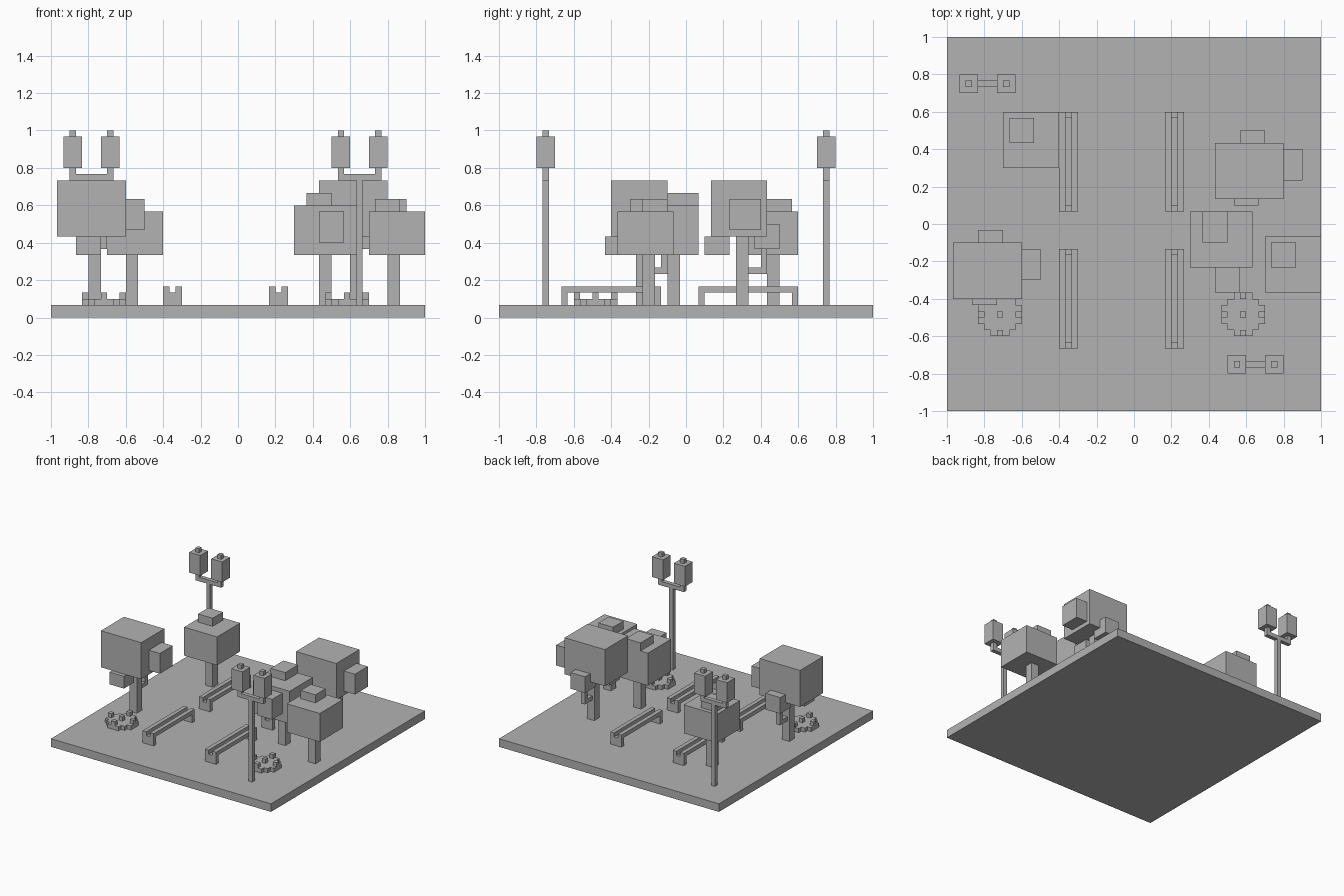
import bpy
import bmesh
from mathutils import Vector

cube = bpy.data.objects.get("Cube")
if cube:
    bpy.data.objects.remove(cube, do_unlink=True)

U = 1 / 30          # one block of the park grid
GROUND = 2          # top of the slab, in blocks

grey = bpy.data.materials.new("plain grey")
grey.use_nodes = True
grey.diffuse_color = (0.45, 0.45, 0.45, 1)
grey.node_tree.nodes["Principled BSDF"].inputs["Base Color"].default_value = grey.diffuse_color


def blocks(name, boxes, origin=(0, 0, 0)):
    """One object made of boxes, each given as (low corner, size) in blocks."""
    bm = bmesh.new()
    for low, size in boxes:
        verts = bmesh.ops.create_cube(bm, size=1)["verts"]
        for v in verts:
            v.co = Vector([(l + (c + 0.5) * s) * U for l, c, s in zip(low, v.co, size)])
    mesh = bpy.data.meshes.new(name)
    bm.to_mesh(mesh)
    bm.free()
    mesh.materials.append(grey)
    obj = bpy.data.objects.new(name, mesh)
    obj.location = Vector(origin) * U
    bpy.context.collection.objects.link(obj)


# Ground slab
blocks("ground", [((-30, -30, 0), (60, 60, GROUND))])


# Benches: two long rails on a block at each end
def bench(name, x, y):
    ends = [((0, e, 0), (3, 1, 2)) for e in (0, 15)]
    rails = [((r, 0, 2), (1, 16, 1)) for r in (0, 2)]
    blocks(name, ends + rails, (x, y, GROUND))


for side, x in (("right", -12), ("left", 5)):
    for place, y in (("back", 2), ("front", -20)):
        bench(f"{place}_{side}_bench", x, y)


# Street lamps: post, crossbar, and two capped lanterns
def lamp(name, x, y):
    blocks(name + "_post", [((-0.5, -0.5, 0), (1, 1, 20)),
                            ((-3.5, -0.5, 20), (7, 1, 1))], (x, y, GROUND))
    for side, s in (("right", -3), ("left", 3)):
        blocks(f"{name}_{side}_lantern", [((s - 0.5, -0.5, 21), (1, 1, 1)),
                                          ((s - 1.5, -1.5, 22), (3, 3, 5)),
                                          ((s - 0.5, -0.5, 27), (1, 1, 1))], (x, y, GROUND))


lamp("front_lamp", 19.5, -22.5)
lamp("back_lamp", -23.5, 22.5)


# Flower beds: a stepped disc with five blooms
def flower_bed(name, x, y):
    widths = (3, 5, 7, 7, 7, 5, 3)
    rows = [((-w / 2, i - 3.5, 0), (w, 1, 1)) for i, w in enumerate(widths)]
    blooms = [((i - 0.5, j - 0.5, 1), (1, 1, 1))
              for i, j in ((0, 0), (3, 0), (-3, 0), (0, 3), (0, -3))]
    blocks(name + "_leaves", rows, (x, y, GROUND))
    blocks(name + "_blooms", blooms, (x, y, GROUND))


flower_bed("left_flower_bed", 17.5, -14.5)
flower_bed("right_flower_bed", -21.5, -14.5)


# Tall trees: a wide crown with side clumps and a bent branch at the back
def tall_tree(name, x, y):
    origin = (x, y, GROUND)
    blocks(name + "_trunk", [((5, 4, 0), (2, 2, 11)),
                             ((5.5, 6, 5), (1, 3, 1)),
                             ((5.5, 8, 6), (1, 1, 3))], origin)
    blocks(name + "_crown", [((0, 0, 11), (11, 9, 9)),
                             ((11, 3, 12), (3, 5, 5)),
                             ((4, 7, 9), (4, 4, 4)),
                             ((3, -1, 8), (4, 4, 3))], origin)


tall_tree("front_right_tall_tree", -29, -12)
tall_tree("back_left_tall_tree", 13, 4)


# Short trees: a square crown with one clump on top
def short_tree(name, x, y):
    origin = (x, y, GROUND)
    blocks(name + "_trunk", [((3, 4, 0), (2, 2, 8))], origin)
    blocks(name + "_crown", [((0, 0, 8), (9, 9, 7)),
                             ((1, 4, 15), (4, 4, 2))], origin)


short_tree("back_right_short_tree", -21, 9)
short_tree("left_short_tree", 21, -11)

# Middle tree: clumps on top and at the front
middle = (9, -7, GROUND)
blocks("middle_tree_trunk", [((4, 4, 0), (2, 2, 8))], middle)
blocks("middle_tree_crown", [((0, 0, 8), (10, 9, 8)),
                             ((2, 4, 16), (4, 5, 2)),
                             ((4, -4, 10), (4, 4, 5))], middle)
